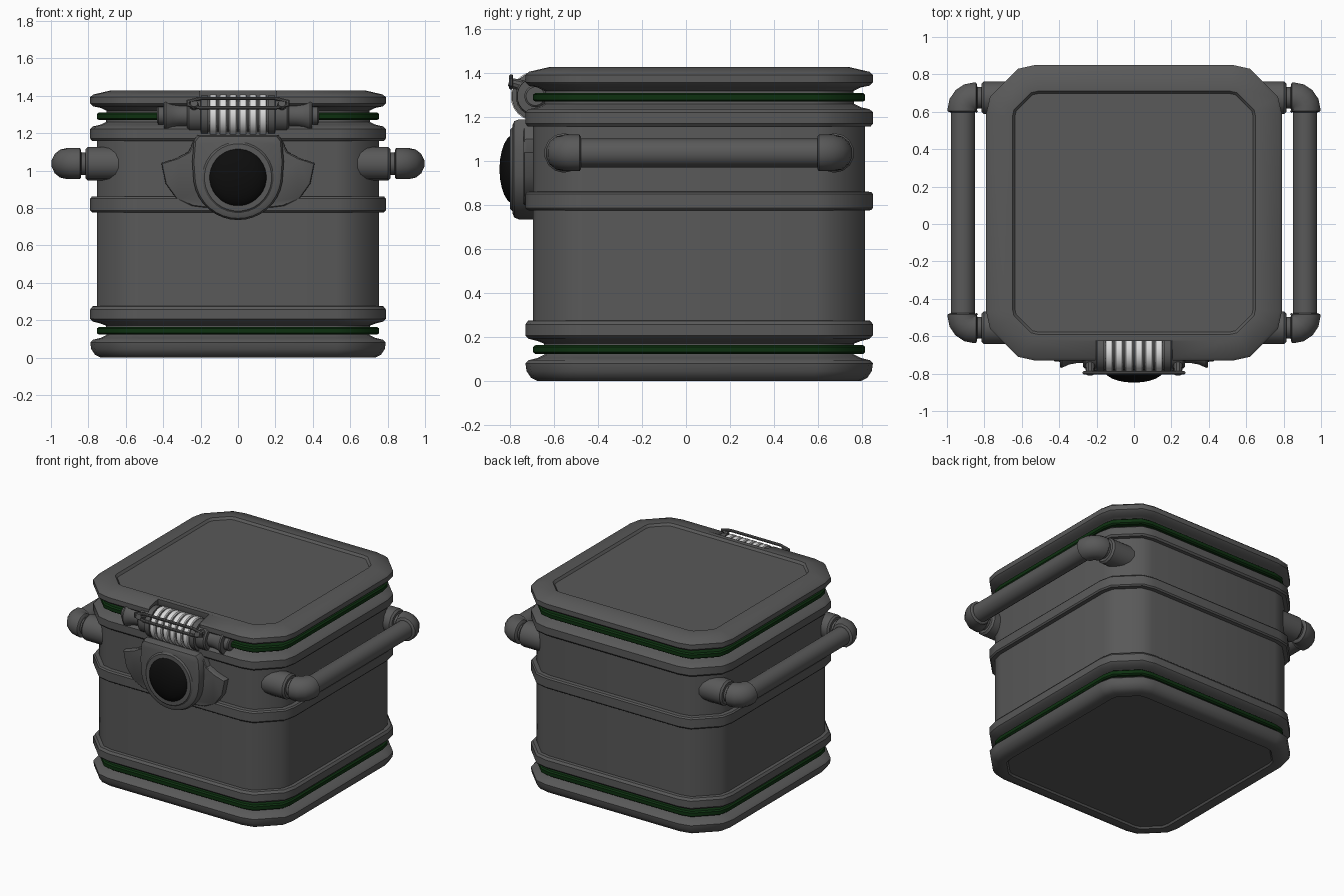
import bpy, bmesh, math
from mathutils import Vector

if "Cube" in bpy.data.objects:
    bpy.data.objects.remove(bpy.data.objects["Cube"])

CY = 0.06  # centre of the container in y


def material(name, rgb):
    m = bpy.data.materials.new(name)
    m.diffuse_color = (*rgb, 1)
    m.use_nodes = True
    m.node_tree.nodes["Principled BSDF"].inputs["Base Color"].default_value = m.diffuse_color
    return m


GREY = material("dark grey metal", (0.1, 0.1, 0.1))
GREEN = material("dark green seal", (0.004, 0.03, 0.005))
BLACK = material("black glass", (0.004, 0.004, 0.004))
LIGHT = material("light grey rollers", (0.72, 0.72, 0.72))


def skin(name, rings, mat, closed=False, angle=35):
    """Join equal-sized point rings with quads, capping the ends unless closed."""
    bm = bmesh.new()
    vs = [[bm.verts.new(p) for p in r] for r in rings]
    n = len(rings[0])
    pairs = list(zip(vs, vs[1:])) + ([(vs[-1], vs[0])] if closed else [])
    for a, b in pairs:
        for i in range(n):
            j = (i + 1) % n
            bm.faces.new((a[i], a[j], b[j], b[i]))
    if not closed:
        bm.faces.new(vs[0])
        bm.faces.new(vs[-1])
    bmesh.ops.recalc_face_normals(bm, faces=bm.faces)
    me = bpy.data.meshes.new(name)
    bm.to_mesh(me)
    bm.free()
    me.shade_smooth()
    me.set_sharp_from_angle(angle=math.radians(angle))
    me.materials.append(mat)
    ob = bpy.data.objects.new(name, me)
    bpy.context.collection.objects.link(ob)
    return ob


def square_ring(h, z):
    """Square of half-width h with three-facet corners."""
    d = 0.79 - h
    a = (h, 0.53 - 0.11 * d)
    b = (0.77 - 0.913 * d, 0.62 - 0.501 * d)
    q = [a, b, b[::-1], a[::-1]]
    pts = []
    for _ in range(4):
        pts += q
        q = [(-y, x) for x, y in q]
    return [(x, y + CY, z) for x, y in pts]


def shell(name, profile, mat, closed=False):
    return skin(name, [square_ring(h, z) for h, z in profile], mat, closed)


def tube(name, path, radii, mat, sides=16, up=(0, 0, 1), closed=False):
    """Round section swept along a planar path, mitred at corners."""
    P, up, n = [Vector(p) for p in path], Vector(up), len(path)
    rings = []
    for i, p in enumerate(P):
        t0 = p - P[i - 1] if (i or closed) else P[1] - p
        t1 = P[(i + 1) % n] - p if (i < n - 1 or closed) else t0
        t0, t1 = t0.normalized(), t1.normalized()
        t = (t0 + t1).normalized()
        side = t.cross(up) / max(t.dot(t1), 0.5)
        ring = []
        for k in range(sides):
            w = 2 * math.pi * (k + 0.5) / sides
            ring.append(p + radii[i] * (math.cos(w) * side + math.sin(w) * up))
        rings.append(ring)
    return skin(name, rings, mat, closed)


def plate(name, half, back, front, edge, inset, cz, mat):
    """Mirrored front outline, extruded in y with a rounded front edge."""
    pts = half + [(-x, z) for x, z in reversed(half) if x > 0]
    steps = [(back, 1), (front + edge, 1), (front + 0.3 * edge, 1 - 0.3 * inset), (front, 1 - inset)]
    return skin(name, [[(x * s, y, cz + (z - cz) * s) for x, z in pts] for y, s in steps], mat)


# Foot
shell("foot", [(0.67, 0.012), (0.68, 0), (0.735, 0), (0.765, 0.015), (0.785, 0.045), (0.79, 0.08),
               (0.775, 0.095), (0.735, 0.105), (0.705, 0.12), (0.69, 0.13)], GREY)

# Main body with its raised bands and sunken necks
shell("body", [(0.70, 0.1), (0.705, 0.17), (0.735, 0.182), (0.775, 0.192), (0.79, 0.207), (0.79, 0.258),
               (0.778, 0.274), (0.755, 0.276), (0.755, 0.775), (0.782, 0.777), (0.79, 0.787),
               (0.79, 0.85), (0.782, 0.86), (0.755, 0.862), (0.755, 1.157), (0.78, 1.158),
               (0.79, 1.17), (0.79, 1.222), (0.775, 1.236), (0.735, 1.245), (0.705, 1.26),
               (0.70, 1.35)], GREY)

# Seals
for name, z in (("lower_seal", 0.143), ("upper_seal", 1.29)):
    shell(name, [(0.69, z - 0.02), (0.745, z - 0.02), (0.755, z - 0.012), (0.755, z + 0.012),
                 (0.745, z + 0.02), (0.69, z + 0.02)], GREEN, closed=True)

# Lid with a notch for the latch drum
lid = shell("lid", [(0.69, 1.31), (0.705, 1.32), (0.735, 1.335), (0.775, 1.343), (0.79, 1.358),
                    (0.79, 1.392), (0.775, 1.406), (0.68, 1.428), (0.65, 1.428), (0.637, 1.412)], GREY)
cutter = skin("lid_notch_cutter", [[(x, y, z) for x, y in ((-.205, -.9), (.205, -.9), (.205, -.625), (-.205, -.625))]
                                   for z in (1.2, 1.6)], GREY)
cutter.hide_render = True
cutter.hide_set(True)
cut = lid.modifiers.new("notch", "BOOLEAN")
cut.operation, cut.object, cut.solver = "DIFFERENCE", cutter, "EXACT"

# Side handles: mount, neck, elbow and grip in one sweep
half = [(0.58, 0.615, 0.09), (0.803, 0.615, 0.09), (0.815, 0.615, 0.078), (0.816, 0.615, 0.06),
        (0.838, 0.615, 0.06), (0.839, 0.615, 0.074), (0.846, 0.615, 0.083)]
for k in range(5):
    w = math.pi / 2 * (1 - k / 4)
    half.append((0.852 + 0.063 * math.cos(w), 0.552 + 0.063 * math.sin(w), 0.083))
half += [(0.915, 0.545, 0.083), (0.915, 0.538, 0.075), (0.915, 0.537, 0.066)]
full = half + [(x, -y, r) for x, y, r in reversed(half)]
for name, s in (("right_handle", 1), ("left_handle", -1)):
    tube(name, [(s * x, y + CY, 1.037) for x, y, r in full], [r for x, y, r in full], GREY, 14)

# Latch plate: side wings, U-shaped boss, bezel and glass dome
plate("latch_wings", [(0, 1.17), (0.235, 1.165), (0.265, 1.10), (0.33, 1.065), (0.41, 1.04), (0.387, 0.93),
                      (0.33, 0.85), (0.25, 0.81), (0.17, 0.80), (0, 0.80)], -0.66, -0.738, 0.015, 0.03, 0.97, GREY)
boss = [(0, 1.19), (0.215, 1.19), (0.235, 1.165), (0.245, 1.05)]
boss += [(0.24 * math.cos(k * math.pi / 18), 0.975 - 0.24 * math.sin(k * math.pi / 18)) for k in range(10)]
boss[-1] = (0, boss[-1][1])
plate("latch_boss", boss, -0.66, -0.79, 0.03, 0.13, 0.965, GREY)
tube("lens_bezel", [(0, y, 0.963) for y in (-0.77, -0.79, -0.8, -0.8005, -0.785)],
     [0.192, 0.19, 0.18, 0.162, 0.158], GREY, 32)
tube("lens_dome", [(0, -0.78 - 0.068 * math.sin(a), 0.963) for a in [k * 0.25 for k in range(7)]],
     [0.16 * math.cos(k * 0.25) for k in range(7)], BLACK, 32)

# Latch drum: axle with flared ends
AY, AZ = -0.685, 1.295
prof = [(0.16, 0.098), (0.161, 0.108), (0.198, 0.108), (0.2, 0.09), (0.262, 0.09), (0.272, 0.08), (0.274, 0.06),
        (0.31, 0.06), (0.35, 0.068), (0.385, 0.085), (0.395, 0.083), (0.397, 0.05), (0.425, 0.05), (0.432, 0.042)]
prof = [(-x, r) for x, r in reversed(prof)] + prof
tube("latch_axle", [(x, AY, AZ) for x, r in prof], [r for x, r in prof], GREY, 20)

# Light rollers on the drum
for i in range(6):
    cx = (i - 2.5) * 0.053
    tube(f"roller_{i + 1}", [(cx + d, AY, AZ) for d in (-0.021, -0.016, 0.016, 0.021)],
         [0.105, 0.112, 0.112, 0.105], LIGHT, 28)

# Wire guard in front of the rollers, with end brackets
loop = [(-0.2, 1.385), (0.2, 1.385), (0.265, 1.37), (0.265, 1.35), (0.2, 1.335), (-0.2, 1.335), (-0.265, 1.35),
        (-0.265, 1.37)]
tube("wire_guard", [(x, -0.795, z) for x, z in loop], [0.01] * 8, GREY, 8, (0, 1, 0), True)
for name, s in (("right_guard_bracket", 1), ("left_guard_bracket", -1)):
    tube(name, [(s * 0.235, -0.72, 1.335), (s * 0.235, -0.77, 1.35), (s * 0.235, -0.805, 1.36)],
         [0.03, 0.025, 0.02], GREY, 10, (1, 0, 0))
